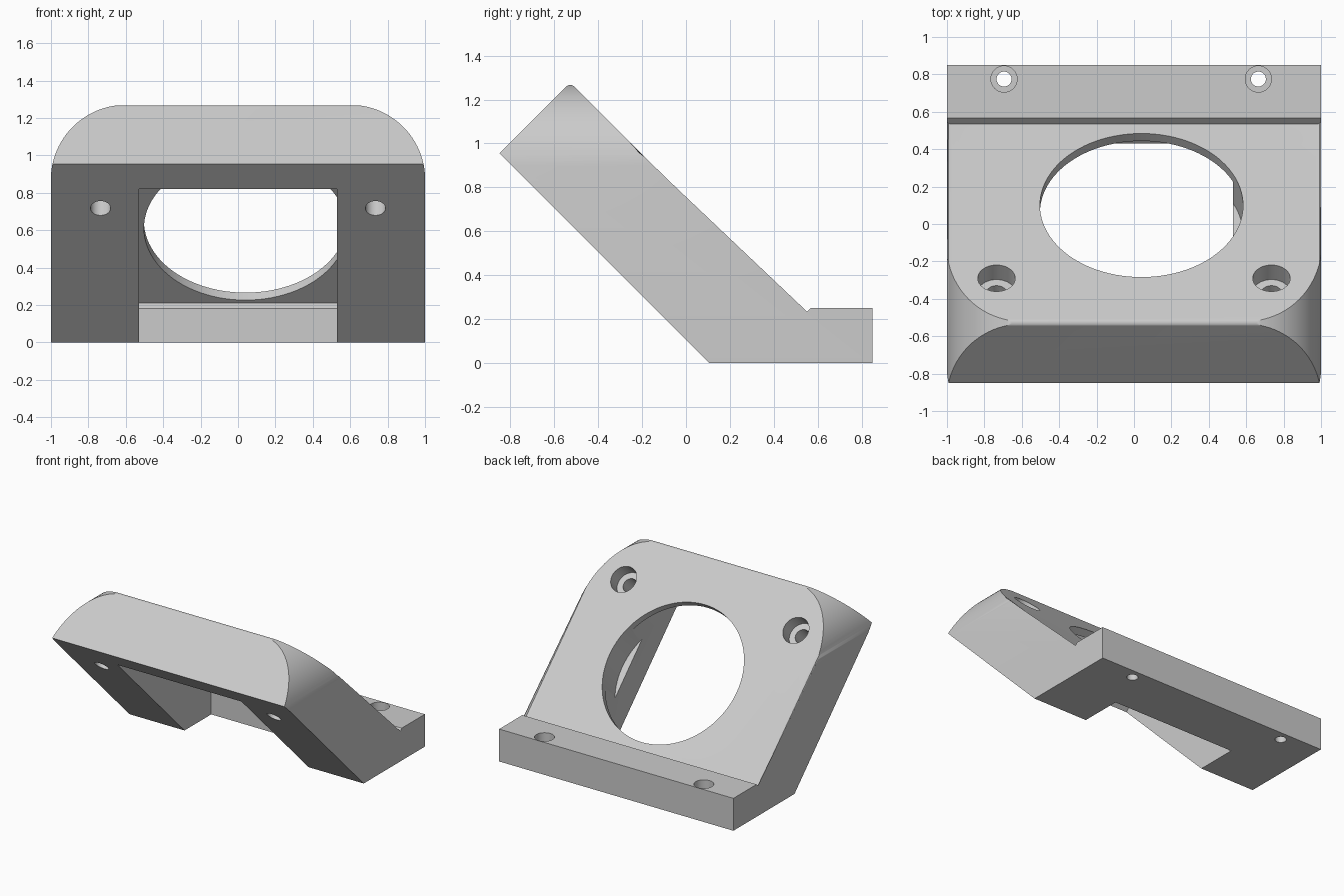
import bpy, bmesh, math
from mathutils import Matrix, Vector

if "Cube" in bpy.data.objects:
    bpy.data.objects.remove(bpy.data.objects["Cube"], do_unlink=True)

TILT = Matrix.Rotation(math.radians(-45), 4, 'X')   # z axis -> slope normal
UPRIGHT = Matrix.Identity(4)
SLOPE = 0.75                                        # slope face: y + z = SLOPE


def finish(name, bm):
    bmesh.ops.recalc_face_normals(bm, faces=bm.faces)
    mesh = bpy.data.meshes.new(name)
    bm.to_mesh(mesh)
    bm.free()
    obj = bpy.data.objects.new(name, mesh)
    bpy.context.collection.objects.link(obj)
    return obj


def prism(points, half, place):
    """Extrude a closed profile symmetrically; place(u, v, w) gives x, y, z."""
    bm = bmesh.new()
    rings = [[bm.verts.new(place(u, v, w)) for u, v in points] for w in (-half, half)]
    for ring in rings:
        bm.faces.new(ring)
    n = len(points)
    for i in range(n):
        j = (i + 1) % n
        bm.faces.new((rings[0][i], rings[0][j], rings[1][j], rings[1][i]))
    return bm


def across(u, v, w):
    return (w, u, v)


def along(u, v, w):
    return (u, w, v)


def combine(body, cutter, operation='DIFFERENCE'):
    cutter.hide_render = True
    mod = body.modifiers.new("cut", 'BOOLEAN')
    mod.operation, mod.solver, mod.object = operation, 'EXACT', cutter
    bpy.context.view_layer.objects.active = body
    bpy.ops.object.modifier_apply(modifier=mod.name)
    bpy.data.objects.remove(cutter, do_unlink=True)


def bore(body, centre, turn, radius, depth, sides=48):
    """Cut a round hole into the face at centre, to the given depth."""
    above = 0.2
    bm = bmesh.new()
    bmesh.ops.create_cone(bm, cap_ends=True, segments=sides, radius1=radius,
                          radius2=radius, depth=depth + above,
                          matrix=Matrix.Translation(Vector(centre)) @ turn
                          @ Matrix.Translation((0, 0, (above - depth) / 2)))
    combine(body, finish("bore_cutter", bm))


# Side profile: leaning slab with a flat mounting flange behind
profile = [(0.105, 0), (0.85, 0), (0.85, 0.25), (0.568, 0.25), (0.534, 0.216),
           (-0.5275, 1.2775), (-0.85, 0.955)]
bm = prism(profile, 1, across)

# Soften the front and side edges of the slope face
soft = [e for e in bm.edges
        if all(abs(v.co.y + v.co.z - SLOPE) < 0.001 for v in e.verts)
        and min(v.co.y for v in e.verts) < 0]
bmesh.ops.bevel(bm, geom=soft, offset=0.025, segments=4, profile=0.5, affect='EDGES')
bracket = finish("angled_bracket", bm)

# Round the two upper corners, seen from the front
R, TOP, SIDE = 0.401, 1.27, 1.001
arc = [math.radians(90 * i / 24) for i in range(25)]
right = [(SIDE - R + R * math.cos(a), TOP - R + R * math.sin(a)) for a in arc]
outline = [(SIDE, -1)] + right + [(-x, z) for x, z in reversed(right)] + [(-SIDE, -1)]
combine(bracket, finish("corner_cutter", prism(outline, 2, along)), 'INTERSECT')

# Pocket under the slab, leaving a thin top plate and two legs
pocket = [(-1, 0.535), (-0.4325, 1.1025), (0.46, 0.21), (0.43, 0.18),
          (0.43, -0.1), (-1, -0.1)]
combine(bracket, finish("pocket_cutter", prism(pocket, 0.53, across)))

# Large round opening, slightly off centre
bore(bracket, (0.04, 0.10, SLOPE - 0.10), TILT, 0.543, 0.22, 96)

# Counterbored screw holes through the slab
for x in (-0.735, 0.735):
    spot = (x, -0.29, SLOPE + 0.29)
    bore(bracket, spot, TILT, 0.1, 0.11)
    bore(bracket, spot, TILT, 0.054, 0.7)

# Counterbored screw holes through the flange
for x in (-0.695, 0.665):
    spot = (x, 0.775, 0.25)
    bore(bracket, spot, UPRIGHT, 0.07, 0.12)
    bore(bracket, spot, UPRIGHT, 0.04, 0.4)

# Plain grey finish
grey = bpy.data.materials.new("plain_grey")
grey.use_nodes = True
colour = (0.6, 0.6, 0.6, 1)
grey.diffuse_color = colour
grey.node_tree.nodes["Principled BSDF"].inputs["Base Color"].default_value = colour
bracket.data.materials.clear()
bracket.data.materials.append(grey)

bpy.ops.object.select_all(action='DESELECT')
bracket.select_set(True)
bpy.context.view_layer.objects.active = bracket
bpy.ops.object.shade_smooth_by_angle(angle=math.radians(30))
